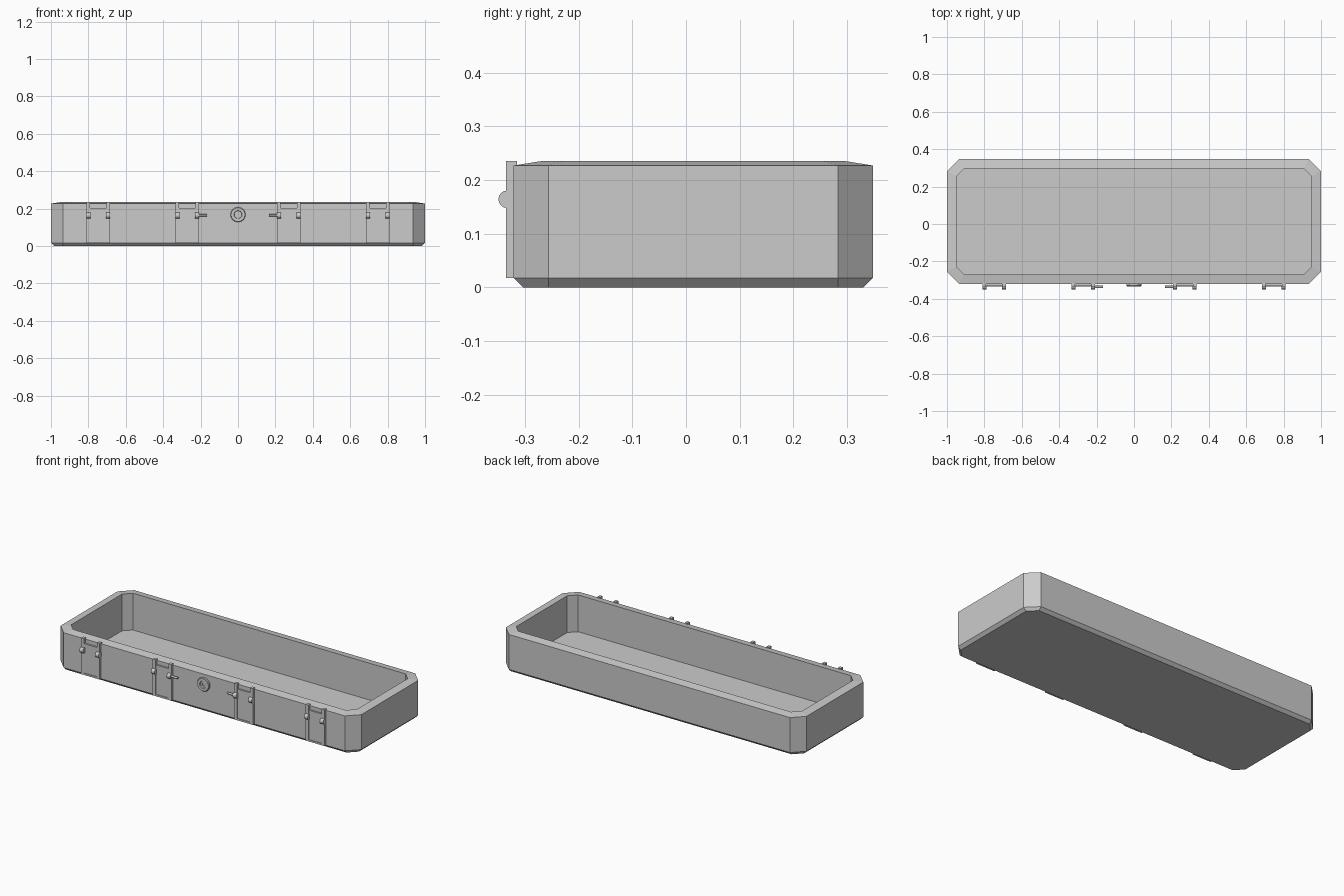
import bpy, bmesh, math
from mathutils import Matrix

old = bpy.data.objects.get("Cube")
if old:
    bpy.data.objects.remove(old, do_unlink=True)

grey = bpy.data.materials.new("light grey")
grey.use_nodes = True
colour = (0.6, 0.6, 0.6, 1)
grey.diffuse_color = colour
grey.node_tree.nodes["Principled BSDF"].inputs["Base Color"].default_value = colour

FRONT, BACK = -0.321, 0.348
MID, HALF = (FRONT + BACK) / 2, (BACK - FRONT) / 2


def finish(bm, name, smooth=False):
    bmesh.ops.recalc_face_normals(bm, faces=bm.faces)
    mesh = bpy.data.meshes.new(name)
    bm.to_mesh(mesh)
    bm.free()
    mesh.materials.append(grey)
    obj = bpy.data.objects.new(name, mesh)
    bpy.context.collection.objects.link(obj)
    if smooth:
        bpy.ops.object.select_all(action="DESELECT")
        obj.select_set(True)
        bpy.context.view_layer.objects.active = obj
        bpy.ops.object.shade_smooth_by_angle(angle=math.radians(35))


def box(name, x, y, z):
    """Box spanning the given ranges."""
    bm = bmesh.new()
    bmesh.ops.create_cube(bm, size=1)
    for v in bm.verts:
        for i, (a, b) in enumerate((x, y, z)):
            v.co[i] = (a + b) / 2 + v.co[i] * (b - a)
    finish(bm, name)


def rod(name, centre, radius, length):
    """Cylinder lying along x."""
    bm = bmesh.new()
    bmesh.ops.create_cone(bm, cap_ends=True, segments=16, radius1=radius,
                          radius2=radius, depth=length)
    bm.transform(Matrix.Translation(centre) @ Matrix.Rotation(math.pi / 2, 4, "Y"))
    finish(bm, name, True)


def loft(bm, rings):
    """Skin rings of points, capping the first and last."""
    loops = [[bm.verts.new(p) for p in ring] for ring in rings]
    for a, b in zip(loops, loops[1:]):
        for i in range(len(a)):
            j = (i + 1) % len(a)
            bm.faces.new((a[i], a[j], b[j], b[i]))
    bm.faces.new(loops[0])
    bm.faces.new(loops[-1])


def octagon(inset, cut, z):
    """Rectangle with cut corners, inset from the outer walls."""
    w, d = 1 - inset, HALF - inset
    pts = [(w, cut - d), (w, d - cut), (w - cut, d), (cut - w, d),
           (-w, d - cut), (-w, cut - d), (cut - w, -d), (w - cut, -d)]
    return [(x, y + MID, z) for x, y in pts]


# Tray: bevelled base, walls, sloping rim and deep hollow with a thin floor
bm = bmesh.new()
loft(bm, [octagon(0.017, 0.048, 0), octagon(0, 0.065, 0.017),
          octagon(0, 0.065, 0.227), octagon(0.05, 0.043, 0.235),
          octagon(0.05, 0.043, 0.014)])
finish(bm, "tray")

# Latches: plate between two side rails that rise above it, with pivot knobs
for n, cx in enumerate((-0.747, -0.271, 0.271, 0.747), 1):
    tag = f"latch_{n}_"
    box(tag + "plate", (cx - 0.046, cx + 0.046), (-0.331, -0.315), (0.025, 0.203))
    box(tag + "foot", (cx - 0.046, cx + 0.046), (-0.335, -0.315), (0.017, 0.027))
    for s, side in ((-1, "right"), (1, "left")):
        a, b = sorted((cx + s * 0.044, cx + s * 0.062))
        box(tag + side + "_rail", (a, b), (-0.335, -0.315), (0.017, 0.235))
        rod(tag + side + "_knob", (cx + s * 0.052, -0.333, 0.164), 0.0165, 0.023)

# Pull pins on the two inner latches
for s, side in ((-1, "right"), (1, "left")):
    rod(side + "_pull_pin", (s * 0.195, -0.336, 0.165), 0.006, 0.06)

# Round lock: turned disc with a wide rim and a recessed keyhole
profile = [(0.04, -0.315), (0.04, -0.33), (0.037, -0.334), (0.022, -0.334),
           (0.02, -0.328), (0.009, -0.328), (0.009, -0.323)]
bm = bmesh.new()
angles = [math.tau * i / 24 for i in range(24)]
loft(bm, [[(r * math.cos(t), y, 0.168 + r * math.sin(t)) for t in angles]
          for r, y in profile])
finish(bm, "lock", True)
